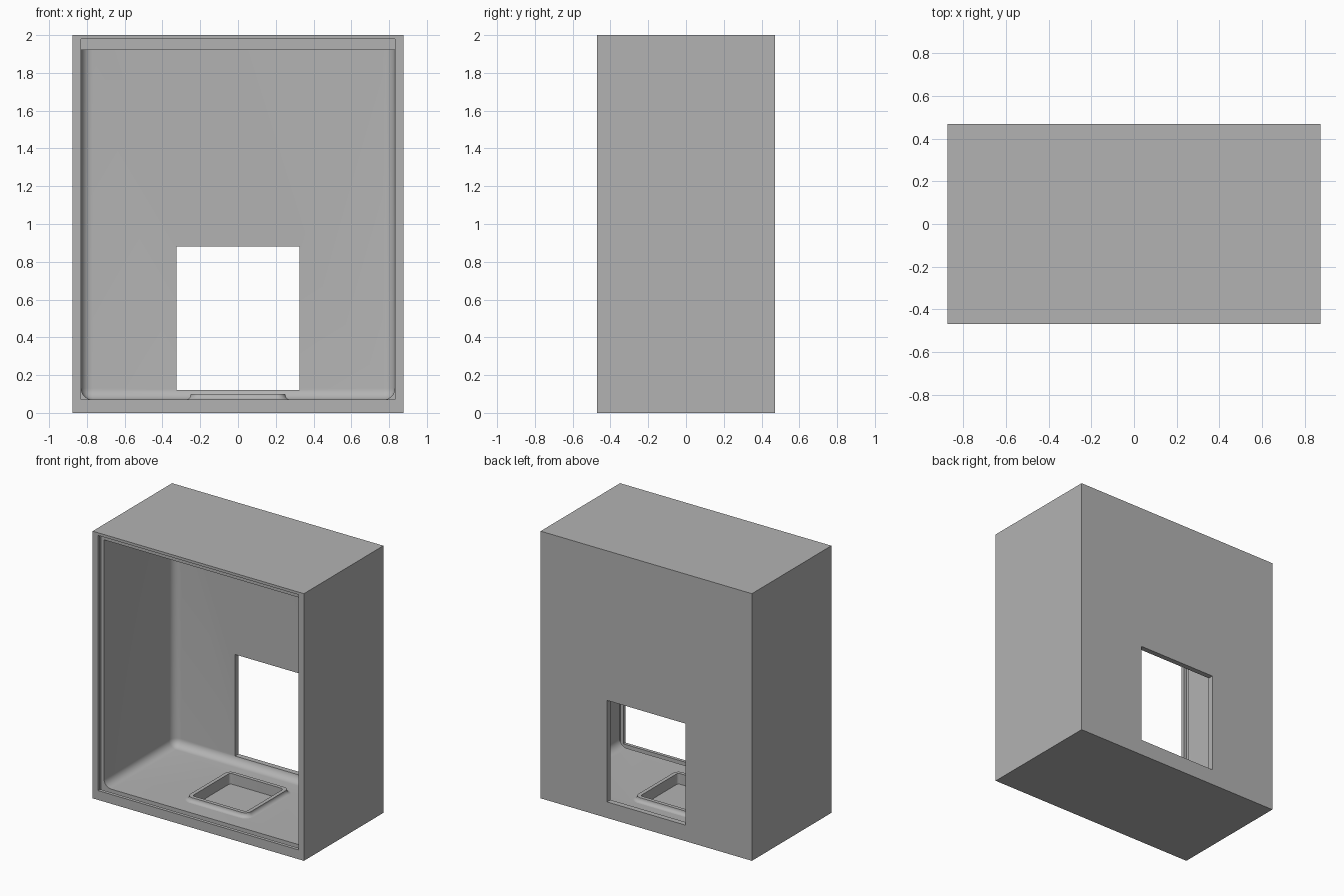
import bpy, bmesh, math
from mathutils import Vector

cube = bpy.data.objects.get("Cube")
if cube:
    bpy.data.objects.remove(cube, do_unlink=True)

grey = bpy.data.materials.new("plain grey")
grey.use_nodes = True
grey.diffuse_color = (0.45, 0.45, 0.45, 1)
grey.node_tree.nodes["Principled BSDF"].inputs["Base Color"].default_value = (0.45, 0.45, 0.45, 1)

W, D, H = 0.875, 0.47, 2.0      # half width, half depth, height
WALL_X, FLOOR, CEILING = 0.83, 0.07, 1.92


def finish(bm, name):
    bmesh.ops.recalc_face_normals(bm, faces=bm.faces)
    mesh = bpy.data.meshes.new(name)
    bm.to_mesh(mesh)
    bm.free()
    mesh.materials.append(grey)
    obj = bpy.data.objects.new(name, mesh)
    bpy.context.collection.objects.link(obj)
    return obj


def box(name, lo, hi, bevel_rule=None, radius=0.06):
    bm = bmesh.new()
    bmesh.ops.create_cube(bm, size=1)
    lo, hi = Vector(lo), Vector(hi)
    for v in bm.verts:
        v.co = (lo + hi) / 2 + v.co * (hi - lo)
    if bevel_rule:
        edges = [e for e in bm.edges if bevel_rule((e.verts[0].co + e.verts[1].co) / 2)]
        bmesh.ops.bevel(bm, geom=edges, offset=radius, segments=8, profile=0.5, affect='EDGES')
    return finish(bm, name)


def rounded_square(bm, half, radius, z, steps=8):
    ring = []
    for q in range(4):
        for i in range(steps + 1):
            a = math.pi / 2 * (q + i / steps)
            sx = 1 if q in (0, 3) else -1
            sy = 1 if q < 2 else -1
            ring.append(bm.verts.new((sx * (half - radius) + radius * math.cos(a),
                                      sy * (half - radius) + radius * math.sin(a), z)))
    return ring


def smooth(obj):
    bpy.ops.object.select_all(action='DESELECT')
    obj.select_set(True)
    bpy.context.view_layer.objects.active = obj
    bpy.ops.object.shade_smooth_by_angle(angle=math.radians(30))


# Outer casing
casing = box("casing", (-W, -D, 0), (W, D, H))

# Cavity with rounded floor and back corners, front opening, panel groove, back window, basin hole
front = -D
cutters = [
    box("cavity_cutter", (-WALL_X, front + 0.05, FLOOR), (WALL_X, D - 0.04, CEILING),
        lambda p: p.y > front + 0.06 and p.z < CEILING - 0.01),
    box("opening_cutter", (-WALL_X, front - 0.1, FLOOR), (WALL_X, front + 0.06, 1.98)),
    box("groove_cutter", (-WALL_X - 0.025, front + 0.025, FLOOR - 0.03),
        (WALL_X + 0.025, front + 0.07, 1.985)),
    box("window_cutter", (-0.325, D - 0.15, 0.12), (0.325, D + 0.1, 0.88)),
    box("basin_cutter", (-0.235, -0.235, 0.012), (0.235, 0.235, 0.2),
        lambda p: abs(p.x) > 0.2 and abs(p.y) > 0.2, 0.05),
]
bpy.context.view_layer.objects.active = casing
for cutter in cutters:
    mod = casing.modifiers.new(cutter.name, 'BOOLEAN')
    mod.operation = 'DIFFERENCE'
    mod.solver = 'EXACT'
    mod.object = cutter
    bpy.ops.object.modifier_apply(modifier=mod.name)
    bpy.data.objects.remove(cutter, do_unlink=True)
smooth(casing)

# Basin: flared skirt, flat rim, straight inner walls and a floor
bm = bmesh.new()
flare = 0.03
profile = []
for i in range(7):
    a = math.pi / 2 * i / 6
    profile.append((0.25 + flare * (1 - math.sin(a)), FLOOR - 0.0005 + flare * (1 - math.cos(a))))
profile += [(0.222, profile[-1][1]), (0.222, 0.02)]
rings = [rounded_square(bm, half, 0.045 + (half - 0.25) * 0.9, z) for half, z in profile]
for lower, upper in zip(rings, rings[1:]):
    for i in range(len(lower)):
        j = (i + 1) % len(lower)
        bm.faces.new((lower[i], lower[j], upper[j], upper[i]))
bm.faces.new(rings[-1])
basin = finish(bm, "basin")
# Make sure the basin floor faces up
if max(basin.data.polygons, key=lambda p: p.area).normal.z < 0:
    basin.data.flip_normals()
smooth(basin)
